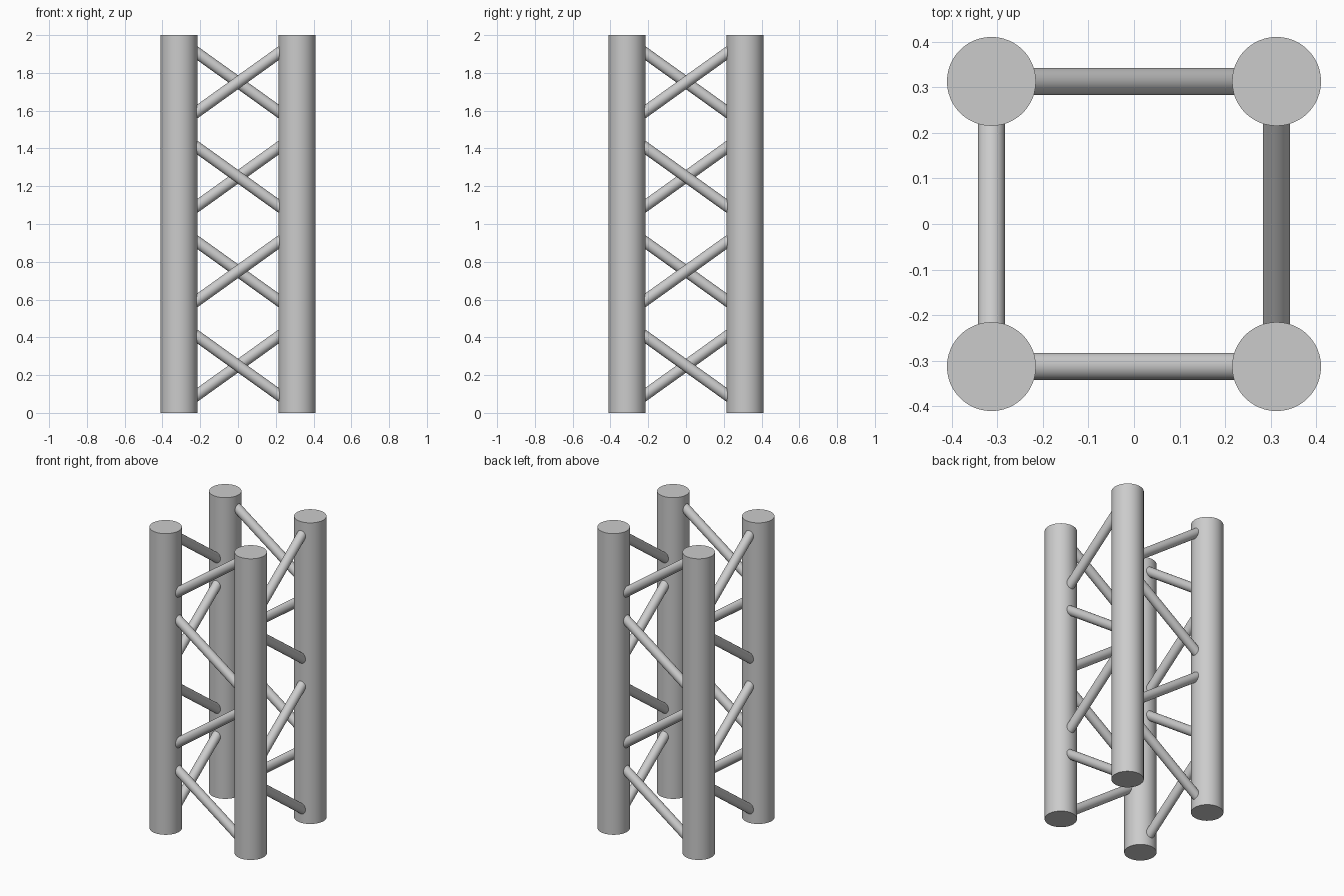
import bpy
from math import radians
from mathutils import Vector, Matrix

if "Cube" in bpy.data.objects:
    bpy.data.objects.remove(bpy.data.objects["Cube"])

POST_C, POST_R = 0.3125, 0.0975    # post offset from centre, post radius
BRACE_R, RISE = 0.03, 0.224        # brace radius, half of its height change
HEIGHT, BAYS = 2.0, 4


def rod(name, a, b, radius, sides):
    """Capped cylinder between two points, smooth round its side."""
    a, b = Vector(a), Vector(b)
    d = b - a
    bpy.ops.mesh.primitive_cylinder_add(
        vertices=sides, radius=radius, depth=d.length, location=(a + b) / 2,
        rotation=d.to_track_quat('Z', 'Y').to_euler())
    ob = bpy.context.object
    ob.name = name
    bpy.ops.object.shade_smooth_by_angle(angle=radians(30))
    return ob


bay = HEIGHT / BAYS
for side, face in enumerate(("front", "right", "back", "left")):
    turn = Matrix.Rotation(radians(90 * side), 3, 'Z')

    # Upright post at the left edge of this face
    foot = turn @ Vector((-POST_C, -POST_C, 0))
    rod(f"{face}_post", foot, foot + Vector((0, 0, HEIGHT)), POST_R, 48)

    # Zigzag diagonal braces, falling to the right in the lowest bay
    for i in range(BAYS):
        mid = bay * (i + 0.5)
        rise = RISE if i % 2 else -RISE
        rod(f"{face}_brace_{i + 1}",
            turn @ Vector((-POST_C, -POST_C, mid - rise)),
            turn @ Vector((POST_C, -POST_C, mid + rise)), BRACE_R, 32)
